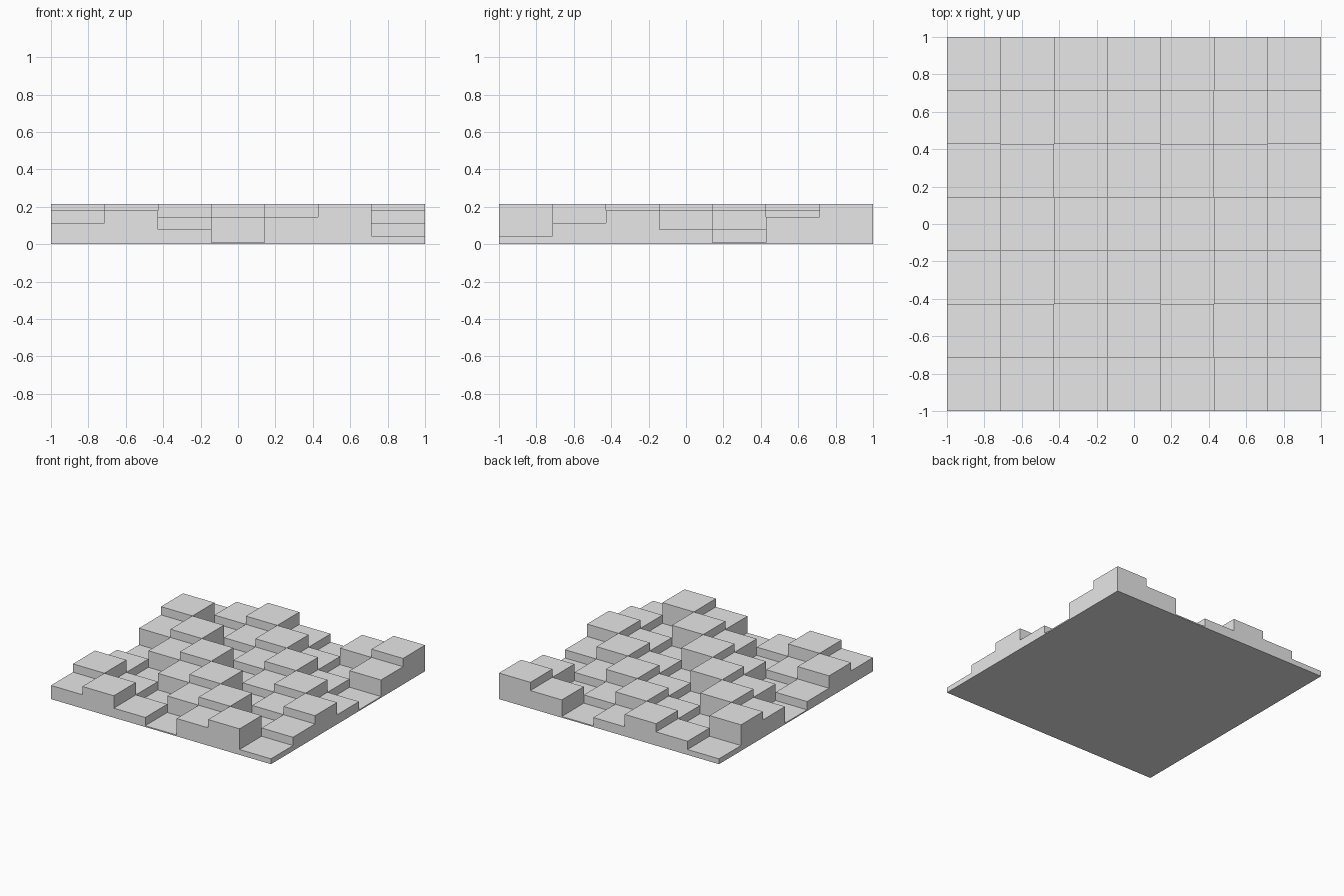
import bpy
import bmesh

cube = bpy.data.objects.get("Cube")
if cube:
    bpy.data.objects.remove(cube, do_unlink=True)

# Plain grey material
grey = bpy.data.materials.new("light grey")
grey.use_nodes = True
colour = (0.8, 0.8, 0.8, 1)
grey.diffuse_color = colour
grey.node_tree.nodes["Principled BSDF"].inputs["Base Color"].default_value = colour

# Well heights: one sequence, shifted by one cell on every row
SEQUENCE = [3, 5, 2, 0, 4, 6, 1]
N = len(SEQUENCE)
CELL = 2 / N
BASE, STEP = 0.0102, 0.034


def height(i, j):
    """Top of a cell; zero outside the panel."""
    if 0 <= i < N and 0 <= j < N:
        return BASE + STEP * SEQUENCE[(i + j) % N]
    return 0


def edge(k):
    return -1 + k * CELL


bm = bmesh.new()


def quad(*corners):
    bm.faces.new([bm.verts.new(c) for c in corners])


# Flat top of each block
for i in range(N):
    for j in range(N):
        x0, x1, y0, y1, z = edge(i), edge(i + 1), edge(j), edge(j + 1), height(i, j)
        quad((x0, y0, z), (x1, y0, z), (x1, y1, z), (x0, y1, z))

# Walls between neighbouring blocks and around the rim
for k in range(N + 1):
    for m in range(N):
        p, s, t = edge(k), edge(m), edge(m + 1)
        a, b = height(k - 1, m), height(k, m)
        if a != b:
            quad((p, s, b), (p, t, b), (p, t, a), (p, s, a))
        a, b = height(m, k - 1), height(m, k)
        if a != b:
            quad((t, p, b), (s, p, b), (s, p, a), (t, p, a))

# Flat underside
quad((-1, -1, 0), (-1, 1, 0), (1, 1, 0), (1, -1, 0))

bmesh.ops.remove_doubles(bm, verts=bm.verts, dist=0.0001)
mesh = bpy.data.meshes.new("stepped_block_panel")
bm.to_mesh(mesh)
bm.free()
mesh.materials.append(grey)
panel = bpy.data.objects.new("stepped_block_panel", mesh)
bpy.context.collection.objects.link(panel)
